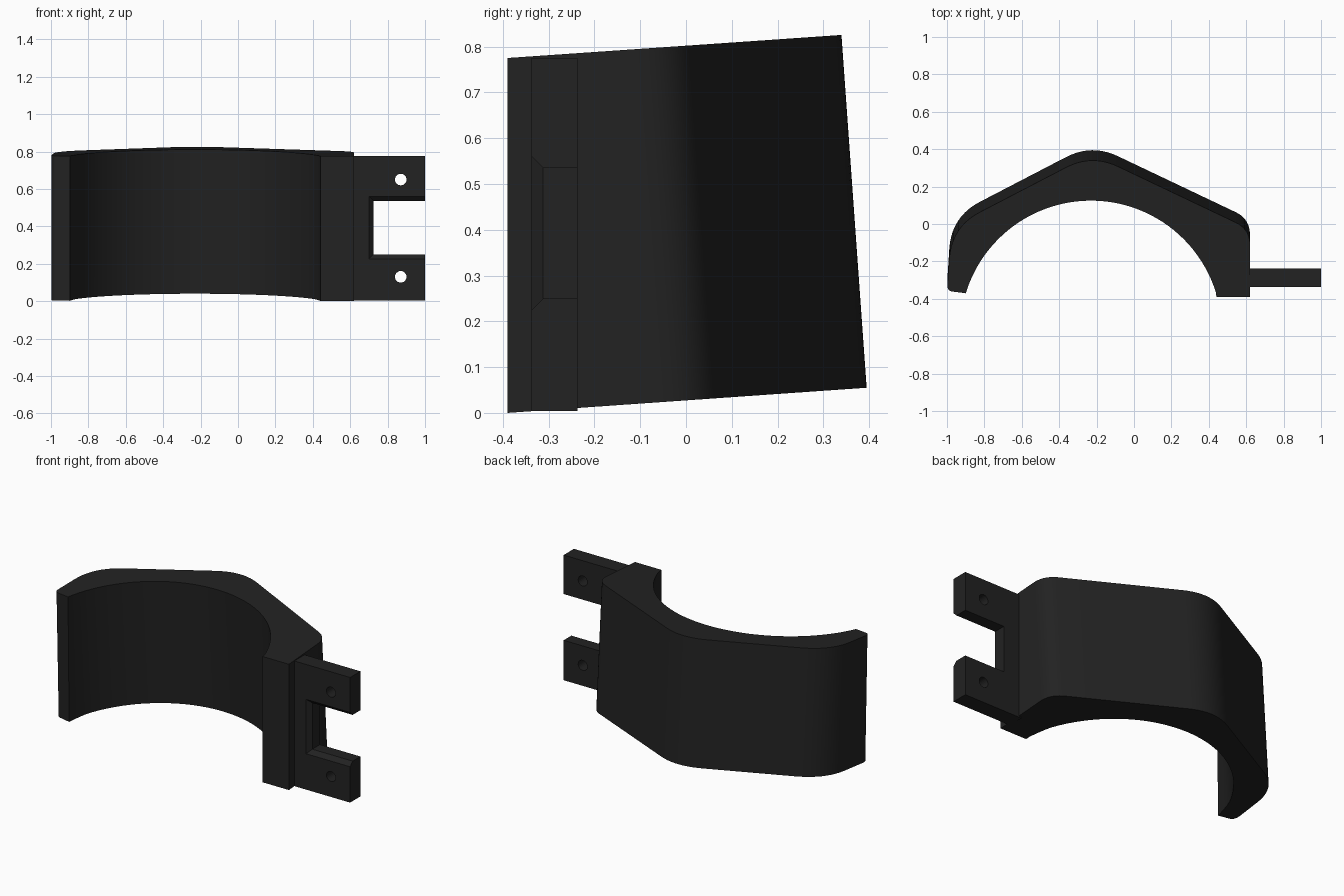
import bpy, bmesh, math
from mathutils import Vector

if "Cube" in bpy.data.objects:
    bpy.data.objects.remove(bpy.data.objects["Cube"])

black = bpy.data.materials.new("matte black")
black.diffuse_color = (0.016, 0.016, 0.016, 1)
black.use_nodes = True
black.node_tree.nodes["Principled BSDF"].inputs["Base Color"].default_value = black.diffuse_color


def loft(name, loops):
    """Closed solid through matching loops of points, capped at both ends."""
    bm = bmesh.new()
    rings = [[bm.verts.new(p) for p in loop] for loop in loops]
    n = len(rings[0])
    for a, b in zip(rings, rings[1:]):
        for i in range(n):
            j = (i + 1) % n
            bm.faces.new((a[i], a[j], b[j], b[i]))
    bm.faces.new(rings[0][::-1])
    bm.faces.new(rings[-1])
    bmesh.ops.recalc_face_normals(bm, faces=bm.faces)
    me = bpy.data.meshes.new(name)
    bm.to_mesh(me)
    bm.free()
    me.materials.append(black)
    ob = bpy.data.objects.new(name, me)
    bpy.context.collection.objects.link(ob)
    return ob


def rounded(prev, corner, nxt, length, steps=10):
    """Curve replacing a corner, starting and ending `length` away from it."""
    p, c, n = Vector(prev), Vector(corner), Vector(nxt)
    a, b = c + (p - c).normalized() * length, c + (n - c).normalized() * length
    ts = [i / steps for i in range(steps + 1)]
    return [tuple(a * (1 - t) ** 2 + c * 2 * t * (1 - t) + b * t * t) for t in ts]


def smooth(ob):
    bpy.ops.object.select_all(action='DESELECT')
    ob.select_set(True)
    bpy.context.view_layer.objects.active = ob
    bpy.ops.object.shade_smooth_by_angle(angle=math.radians(30))


# Curved band: outer outline with rounded corners, then the round inner face
corners = [(-0.90, -0.365), (-1.0, -0.36), (-0.975, -0.015), (-0.226, 0.374),
           (0.62, -0.028), (0.62, -0.39)]
radii = [0.035, 0.17, 0.155, 0.085]
outline = []
for i, length in enumerate(radii):
    outline += rounded(corners[i], corners[i + 1], corners[i + 2], length)
outline += [(0.62, -0.39), (0.44, -0.39)]
cx, cy, R = -0.23, -0.575, 0.70
start, end = math.radians(17), math.radians(163)
for i in range(49):
    a = start + (end - start) * i / 48
    outline.append((cx + R * math.cos(a), cy + R * math.sin(a)))

# The band leans back towards its foot, while its front tips stay upright
foot, top = [], []
for x, y in outline:
    yf = y + 0.055 * max(0, min(1, (y + 0.39) / 0.1))
    foot.append((x, yf, 0.07 * (yf + 0.39)))
    top.append((x, y, 0.775 + 0.069 * (y + 0.39)))
band = loft("curved_band", [foot, top])
smooth(band)


# Forked mounting bracket
def rect(x0, x1, z0, z1, y):
    return [(x0, y, z0), (x1, y, z0), (x1, y, z1), (x0, y, z1)]


bracket = loft("mounting_bracket", [rect(0.60, 1.0, 0.004, 0.775, y) for y in (-0.337, -0.237)])

# Cutters: notch with a chamfered front edge, and two screw holes
cutters = [loft("notch_cutter", [
    rect(0.675, 1.2, 0.20, 0.585, -0.362),
    rect(0.725, 1.2, 0.25, 0.535, -0.312),
    rect(0.725, 1.2, 0.25, 0.535, -0.15)])]
for z in (0.13, 0.65):
    loops = [[(0.87 + 0.031 * math.cos(t * math.tau / 24), y,
               z + 0.031 * math.sin(t * math.tau / 24)) for t in range(24)]
             for y in (-0.45, -0.15)]
    cutters.append(loft("hole_cutter", loops))
for c in cutters:
    c.hide_render = True
    c.hide_set(True)
    mod = bracket.modifiers.new("cut", 'BOOLEAN')
    mod.operation = 'DIFFERENCE'
    mod.solver = 'EXACT'
    mod.object = c
smooth(bracket)
